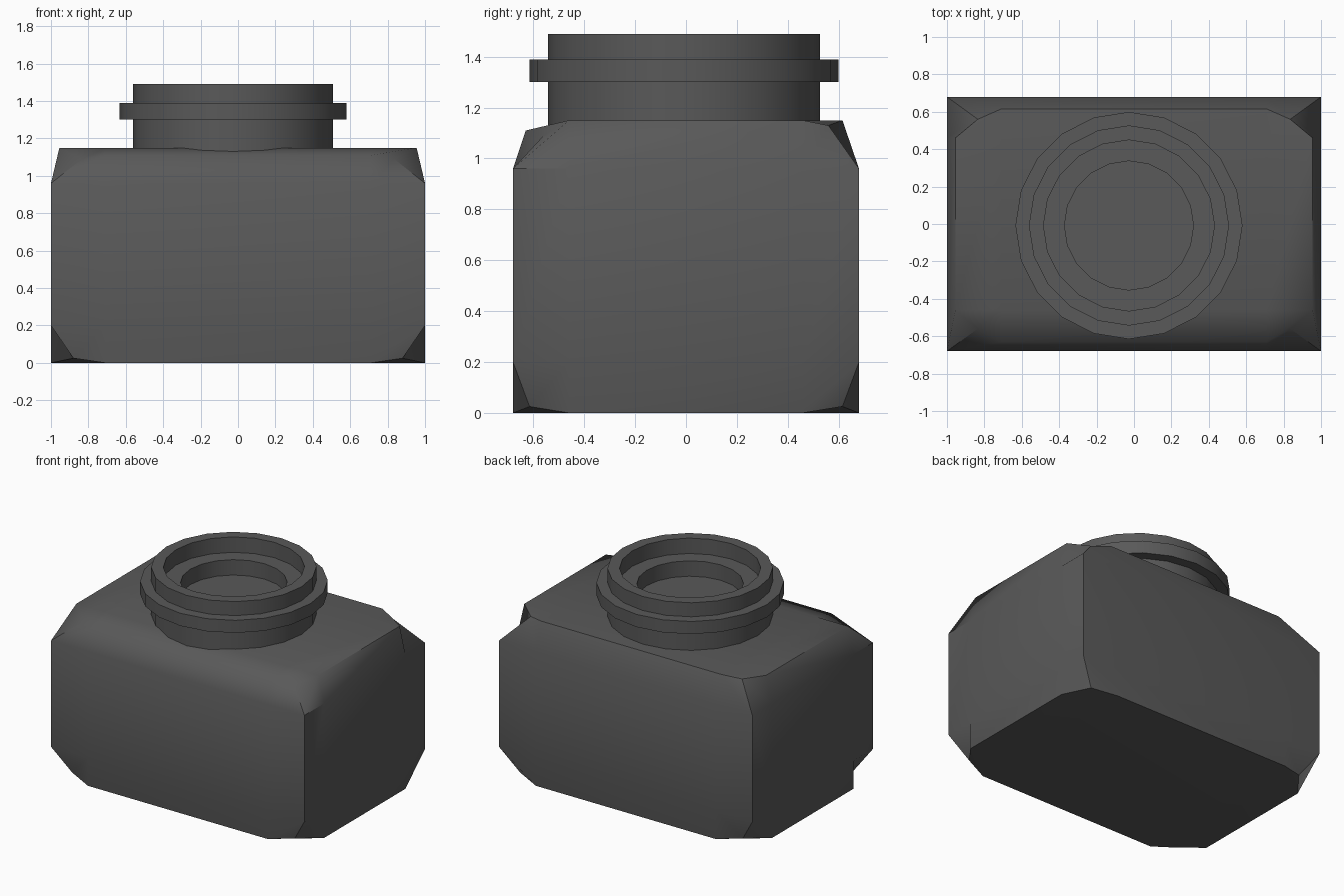
import bpy
import bmesh
import math

cube = bpy.data.objects.get("Cube")
if cube:
    bpy.data.objects.remove(cube, do_unlink=True)

# Single dark grey plastic
grey = bpy.data.materials.new("dark_grey")
grey.use_nodes = True
colour = (0.1, 0.1, 0.1, 1)
grey.diffuse_color = colour
grey.node_tree.nodes["Principled BSDF"].inputs["Base Color"].default_value = colour


def finish(name, bm, angle):
    bmesh.ops.recalc_face_normals(bm, faces=bm.faces)
    mesh = bpy.data.meshes.new(name)
    bm.to_mesh(mesh)
    bm.free()
    mesh.materials.append(grey)
    obj = bpy.data.objects.new(name, mesh)
    bpy.context.collection.objects.link(obj)
    bpy.ops.object.select_all(action="DESELECT")
    obj.select_set(True)
    bpy.context.view_layer.objects.active = obj
    bpy.ops.object.shade_smooth_by_angle(angle=math.radians(angle))
    return obj


# Body: box with three divisions per side and its corners pushed inward
LEVELS = ((-1, -0.71, 0.71, 1), (-0.68, -0.46, 0.46, 0.68), (0, 0.2, 0.96, 1.15))


def body_point(i, j, k):
    x, y, z = LEVELS[0][i], LEVELS[1][j], LEVELS[2][k]
    end_x, end_y = i in (0, 3), j in (0, 3)
    sx, sy = math.copysign(1, x), math.copysign(1, y)
    if end_x and end_y and k == 0:
        return sx * 0.88, sy * 0.615, 0.025
    if end_x and end_y and k == 3:
        return sx * 0.835, sy * 0.56, 1.09 if j == 0 else 1.13
    if k == 3 and end_x:
        x = sx * 0.955
    elif k == 3 and end_y:
        y, z = (-0.63, 1.11) if j == 0 else (0.615, 1.15)
    return x, y, z


bm = bmesh.new()
verts = {}


def vert(key):
    if key not in verts:
        verts[key] = bm.verts.new(body_point(*key))
    return verts[key]


for axis in range(3):
    for side in (0, 3):
        for a in range(3):
            for b in range(3):
                ring = []
                for da, db in ((0, 0), (1, 0), (1, 1), (0, 1)):
                    key = [a + da, b + db]
                    key.insert(axis, side)
                    ring.append(vert(tuple(key)))
                bm.faces.new(ring)
finish("body", bm, 40)

# Neck: turned profile with a collar, a stepped mouth and a flat floor
PROFILE = ((0.535, 1.05), (0.535, 1.3), (0.607, 1.3), (0.607, 1.39), (0.535, 1.39),
           (0.535, 1.49), (0.457, 1.49), (0.457, 1.38), (0.345, 1.38), (0.345, 1.27))
SIDES = 20
bm = bmesh.new()
rings = []
for radius, z in PROFILE:
    angles = [math.tau * s / SIDES for s in range(SIDES)]
    rings.append([bm.verts.new((radius * math.cos(t) - 0.027,
                                radius * math.sin(t) - 0.008, z)) for t in angles])
for low, high in zip(rings, rings[1:]):
    for s in range(SIDES):
        n = (s + 1) % SIDES
        bm.faces.new((low[s], low[n], high[n], high[s]))
bm.faces.new(rings[-1])
bm.faces.new(rings[0])
finish("neck", bm, 30)
